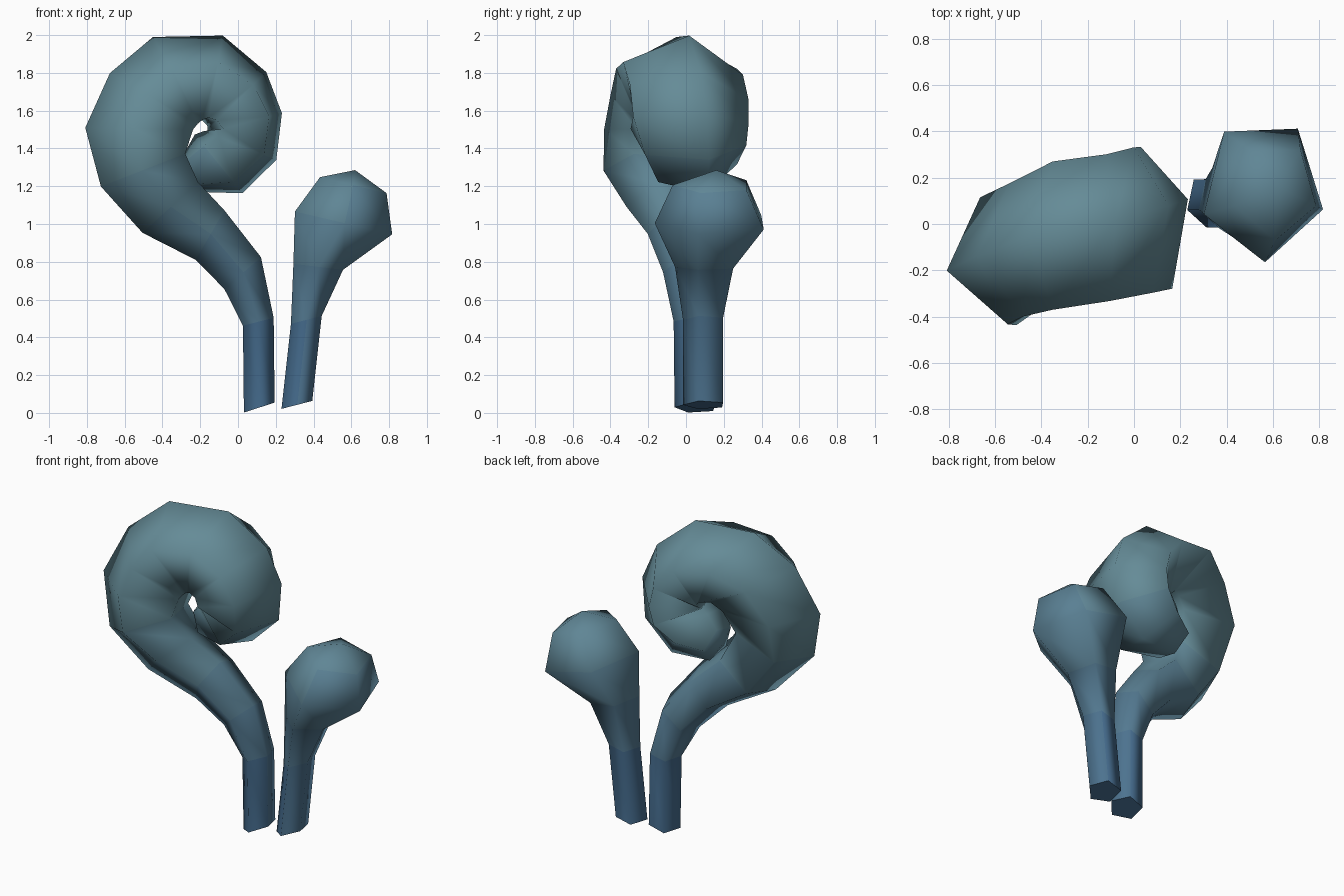
import bpy, bmesh
from math import cos, sin, radians

# Colour fades from blue at the foot to teal at the head
MATS = []
for i in range(6):
    t = i / 5
    m = bpy.data.materials.new("fade_%d" % i)
    m.diffuse_color = (0.06 + 0.07 * t, 0.15 + 0.11 * t, 0.27 + 0.04 * t, 1)
    MATS.append(m)

def sprout(name, rings, pole):
    """Five-sided tube; ring = apex x,z, inner edge x,z, y centre, y half width, twist."""
    bm = bmesh.new()
    loops = []
    for ox, oz, ix, iz, cy, h, tw in rings:
        loop = []
        for k in range(5):
            a = radians(72 * k + tw)
            f = (cos(a) + 0.809) / 1.809
            loop.append(bm.verts.new((ix + (ox - ix) * f, cy + h / 0.951 * sin(a),
                                      iz + (oz - iz) * f)))
        loops.append(loop)
    for a, b in zip(loops, loops[1:]):
        for k in range(5):
            n = (k + 1) % 5
            bm.faces.new((a[k], a[n], b[n], b[k])).smooth = True
    # Domed tip and flat foot
    tip = bm.verts.new(pole)
    for k in range(5):
        bm.faces.new((loops[-1][k], loops[-1][(k + 1) % 5], tip)).smooth = True
    bm.faces.new(loops[0][::-1])
    bmesh.ops.recalc_face_normals(bm, faces=bm.faces)
    for f in bm.faces:
        f.material_index = max(0, min(5, int(f.calc_center_median().z / 0.27)))
    me = bpy.data.meshes.new(name)
    bm.to_mesh(me)
    bm.free()
    for m in MATS:
        me.materials.append(m)
    ob = bpy.data.objects.new(name, me)
    bpy.context.collection.objects.link(ob)
    return ob

# Large stalk curling over into a swollen head
sprout("curled_sprout", [
    (0.025, 0.00, 0.18, 0.05, 0.055, 0.11, -22),
    (0.02, 0.46, 0.175, 0.50, 0.05, 0.11, -22),
    (-0.08, 0.65, 0.105, 0.81, 0.015, 0.13, -22),
    (-0.23, 0.80, -0.085, 1.05, -0.04, 0.155, -22),
    (-0.515, 0.945, -0.235, 1.20, -0.115, 0.19, -20),
    (-0.735, 1.195, -0.31, 1.36, -0.19, 0.235, -16),
    (-0.815, 1.51, -0.27, 1.50, -0.14, 0.28, -12),
    (-0.68, 1.80, -0.23, 1.54, -0.10, 0.29, -7),
    (-0.45, 1.99, -0.19, 1.55, -0.05, 0.32, 0),
    (-0.08, 2.00, -0.16, 1.54, -0.03, 0.32, 8),
    (0.155, 1.81, -0.14, 1.52, -0.01, 0.325, 15),
    (0.245, 1.59, -0.13, 1.49, -0.01, 0.325, 20),
    (0.215, 1.335, -0.15, 1.48, 0.02, 0.285, 20),
    (0.03, 1.155, -0.21, 1.45, 0.04, 0.22, 18),
    (-0.23, 1.165, -0.28, 1.36, 0.05, 0.13, 18),
], (-0.29, 0.05, 1.27))

# Small upright stalk with a bud
sprout("bud_sprout", [
    (0.225, 0.02, 0.38, 0.06, 0.10, 0.11, -20),
    (0.275, 0.47, 0.43, 0.51, 0.10, 0.11, -20),
    (0.285, 0.79, 0.535, 0.76, 0.11, 0.16, -20),
    (0.285, 1.07, 0.775, 0.955, 0.15, 0.30, -20),
    (0.425, 1.25, 0.76, 1.17, 0.145, 0.205, -18),
], (0.62, 0.16, 1.285))
